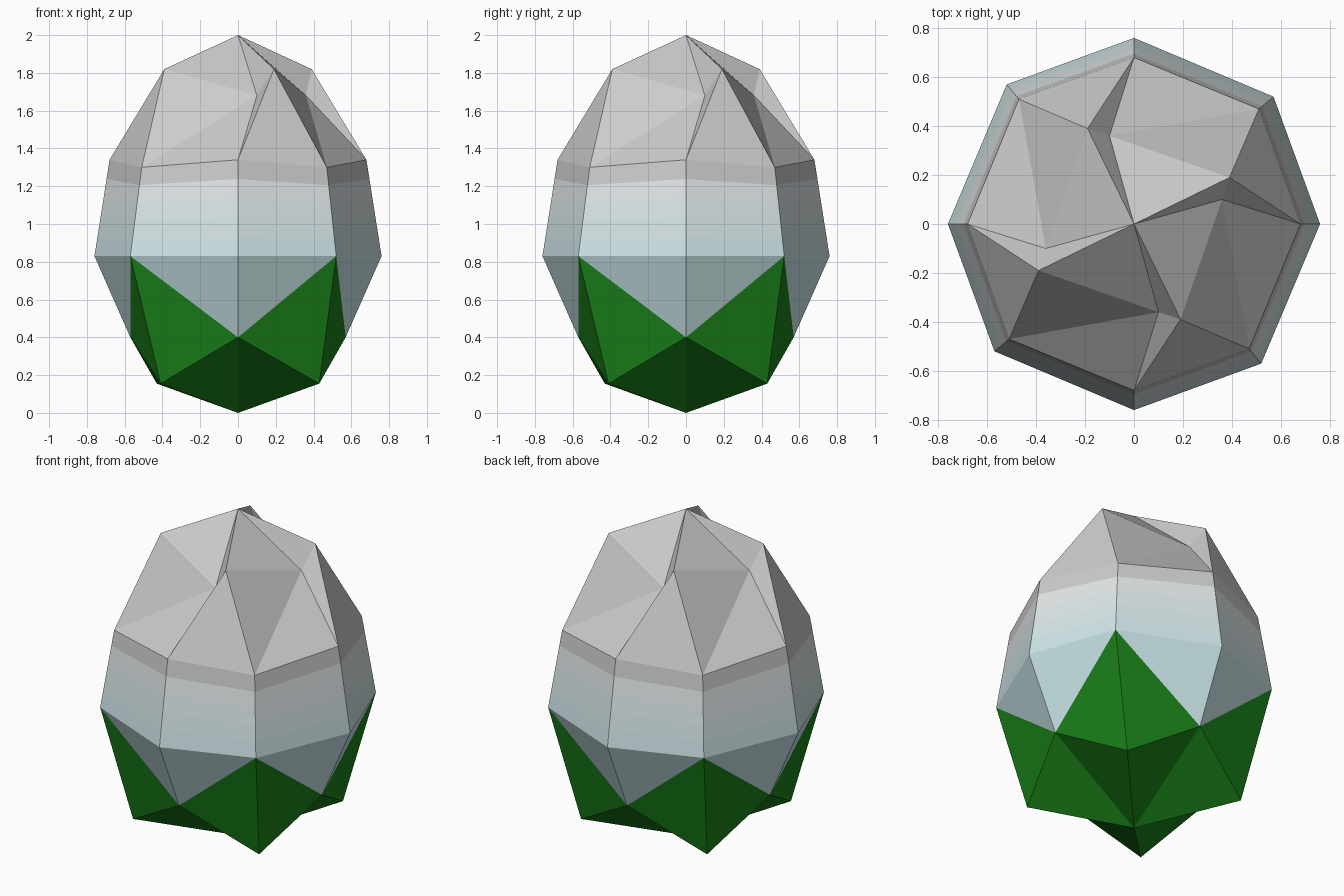
import bpy
from math import radians
from mathutils import Vector, Matrix

if "Cube" in bpy.data.objects:
    bpy.data.objects.remove(bpy.data.objects["Cube"])


def material(name, rgb):
    m = bpy.data.materials.new(name)
    m.diffuse_color = (*rgb, 1)
    m.use_nodes = True
    m.node_tree.nodes["Principled BSDF"].inputs["Base Color"].default_value = m.diffuse_color
    return m


BANDS = 5
UPPER, LOWER = Vector((0.8, 0.8, 0.8)), Vector((0.58, 0.78, 0.8))
petal_mats = [material(f"petal_shade_{i}", UPPER.lerp(LOWER, i / BANDS))
              for i in range(BANDS + 1)]
green = material("leaf_green", (0.01, 0.22, 0.01))


def four_around(name, faces, mats):
    """Build one part from (points, material index) faces; repeat it every 90 degrees."""
    for k in range(4):
        rot = Matrix.Rotation(radians(90 * k), 3, 'Z')
        verts, polys = [], []
        for pts, _ in faces:
            ids = []
            for p in pts:
                key = tuple(round(c, 5) for c in rot @ Vector(p))
                if key not in verts:
                    verts.append(key)
                ids.append(verts.index(key))
            polys.append(ids)
        me = bpy.data.meshes.new(f"{name}_{k + 1}")
        me.from_pydata(verts, [], polys)
        for m in mats:
            me.materials.append(m)
        for poly, (_, idx) in zip(me.polygons, faces):
            poly.material_index = idx
        me.update()
        bpy.context.collection.objects.link(bpy.data.objects.new(me.name, me))


# Petal key points: left edge, middle rib, right edge, then the twisted tip
left_hi, mid_hi, right_hi = (0, -.68, 1.34), (.47, -.51, 1.30), (.68, 0, 1.34)
left_lo, mid_lo, right_lo = (0, -.76, .83), (.52, -.57, .83), (.76, 0, .83)
left_foot, right_foot = (0, -.57, .40), (.57, 0, .40)
apex = (0, 0, 2)
outer = (.19, -.39, 1.82)      # overlapping edge
tucked = (.36, .10, 1.68)      # edge tucked under the next petal
neighbour = (.10, -.36, 1.68)  # previous petal's tucked edge

# Petal tip and the step down to the previous petal
petal = [((left_hi, mid_hi, outer), 0), ((outer, mid_hi, tucked), 0),
         ((mid_hi, right_hi, tucked), 0), ((outer, tucked, apex), 0),
         ((neighbour, left_hi, outer), 0), ((neighbour, outer, apex), 0)]

# Petal sides, shaded in bands
for (h0, l0), (h1, l1) in (((left_hi, left_lo), (mid_hi, mid_lo)),
                           ((mid_hi, mid_lo), (right_hi, right_lo))):
    h0, l0, h1, l1 = map(Vector, (h0, l0, h1, l1))
    for i in range(BANDS):
        t, u = i / BANDS, (i + 1) / BANDS
        petal.append(((h0.lerp(l0, u), h1.lerp(l1, u),
                       h1.lerp(l1, t), h0.lerp(l0, t)), i))

# Petal foot beside the sepals
petal += [((left_foot, mid_lo, left_lo), BANDS), ((right_foot, right_lo, mid_lo), BANDS)]
four_around("petal", petal, petal_mats)

# Folded sepals cupping the bud
base, ridge = (0, 0, 0), (.43, -.41, .155)
sepal = [((base, ridge, left_foot), 0), ((base, right_foot, ridge), 0),
         ((left_foot, ridge, mid_lo), 0), ((ridge, right_foot, mid_lo), 0)]
four_around("sepal", sepal, [green])
